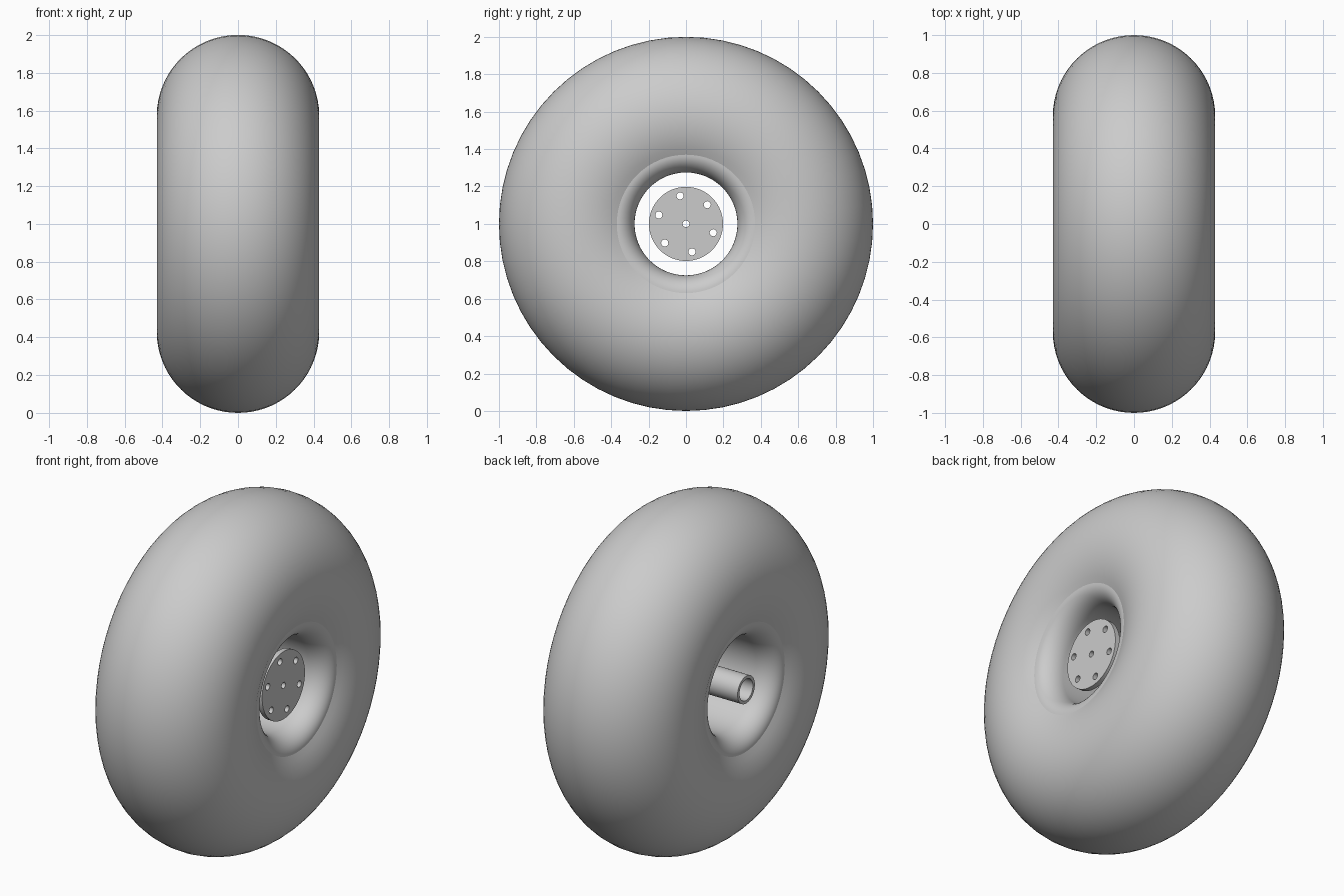
import bpy, bmesh
from math import sin, cos, pi, radians, acos

SCENE = bpy.context.scene
if "Cube" in bpy.data.objects:
    bpy.data.objects.remove(bpy.data.objects["Cube"])

grey = bpy.data.materials.new("plain grey")
grey.use_nodes = True
colour = (0.6, 0.6, 0.6, 1)
grey.diffuse_color = colour
grey.node_tree.nodes["Principled BSDF"].inputs["Base Color"].default_value = colour


def finish(obj, angle):
    """Link, colour and shade one part."""
    obj.data.materials.clear()
    obj.data.materials.append(grey)
    bpy.ops.object.select_all(action="DESELECT")
    obj.select_set(True)
    bpy.context.view_layer.objects.active = obj
    bpy.ops.object.shade_smooth_by_angle(angle=radians(angle))


def lathe(name, profile, steps, angle):
    """Revolve a closed (x, radius) profile about the axle."""
    bm = bmesh.new()
    verts = [bm.verts.new((x, 0, 1 + r)) for x, r in profile]
    edges = [bm.edges.new((verts[i - 1], verts[i])) for i in range(len(verts))]
    bmesh.ops.spin(bm, geom=verts + edges, cent=(0, 0, 1), axis=(1, 0, 0),
                   angle=2 * pi, steps=steps, use_merge=True)
    bmesh.ops.remove_doubles(bm, verts=bm.verts, dist=0.0001)
    bmesh.ops.recalc_face_normals(bm, faces=bm.faces)
    mesh = bpy.data.meshes.new(name)
    bm.to_mesh(mesh)
    bm.free()
    obj = bpy.data.objects.new(name, mesh)
    SCENE.collection.objects.link(obj)
    finish(obj, angle)


# Tyre: round section, with a rounded lip leading into the open bore
RING, SECTION, LIP, BORE = 0.57, 0.43, 0.37, 0.275
start = acos((LIP - RING) / SECTION)
lip_x = SECTION * sin(start)
depth = 0.12
half = [(SECTION * sin(start * i / 24), RING + SECTION * cos(start * i / 24))
        for i in range(25)]
half += [(lip_x - depth * (1 - cos(t)), LIP - (LIP - BORE) * sin(t))
         for t in (pi / 2 * i / 14 for i in range(1, 15))]
other = [(-x, r) for x, r in reversed(half[1:])]
lathe("tyre", half + other, 64, 17)

# Hollow axle
lathe("axle", [(-0.39, 0.08), (0.27, 0.08), (0.27, 0.062), (-0.39, 0.062)], 32, 30)

# Hub plate: filled outline with a centre hole and a ring of bolt holes
PLATE_X, THICK = 0.28, 0.03
curve = bpy.data.curves.new("hub_plate", "CURVE")
curve.dimensions = "2D"
curve.fill_mode = "BOTH"
curve.extrude = THICK / 2


def circle(y, z, radius, count):
    spline = curve.splines.new("POLY")
    spline.points.add(count - 1)
    spline.use_cyclic_u = True
    for i, point in enumerate(spline.points):
        a = 2 * pi * i / count
        point.co = (-z - radius * sin(a), y + radius * cos(a), 0, 1)


circle(0, 0, 0.198, 64)
circle(0, 0, 0.018, 20)
for k in range(6):
    a = radians(42 + 60 * k)
    circle(0.153 * cos(a), 0.153 * sin(a), 0.019, 20)

outline = bpy.data.objects.new("hub_outline", curve)
SCENE.collection.objects.link(outline)
bpy.context.view_layer.update()
plate_mesh = bpy.data.meshes.new_from_object(
    outline.evaluated_get(bpy.context.evaluated_depsgraph_get()))
bpy.data.objects.remove(outline)
bm = bmesh.new()
bm.from_mesh(plate_mesh)
bmesh.ops.remove_doubles(bm, verts=bm.verts, dist=0.0001)
bmesh.ops.recalc_face_normals(bm, faces=bm.faces)
bm.to_mesh(plate_mesh)
bm.free()
plate = bpy.data.objects.new("hub_plate", plate_mesh)
plate.location = (PLATE_X, 0, 1)
plate.rotation_euler = (0, pi / 2, 0)
SCENE.collection.objects.link(plate)
finish(plate, 30)
